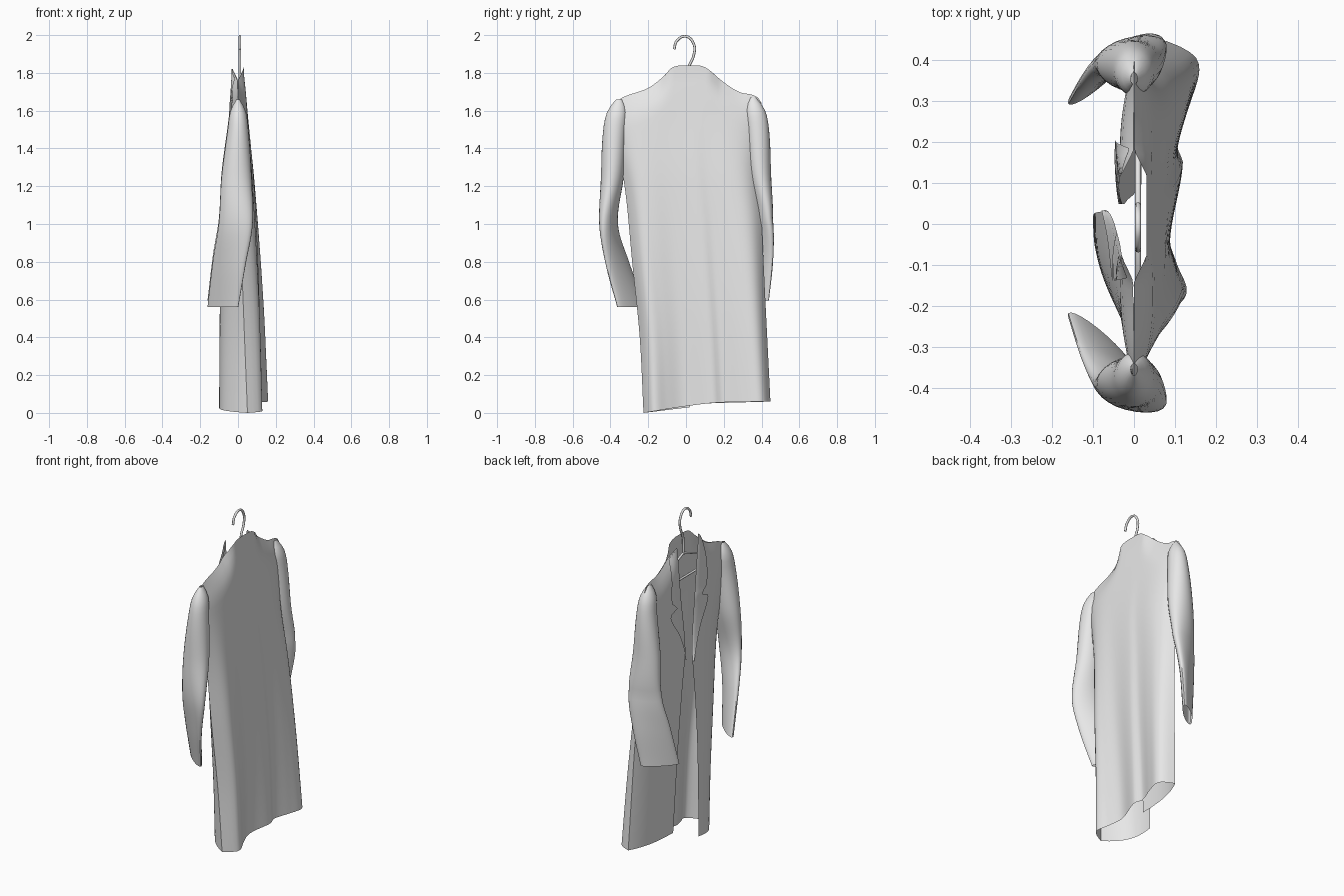
import bpy, bmesh, math
from mathutils import Vector

cube = bpy.data.objects.get("Cube")
if cube:
    bpy.data.objects.remove(cube, do_unlink=True)

cloth = bpy.data.materials.new("pale_grey")
cloth.use_nodes = True
GREY = (0.8, 0.8, 0.8, 1)
cloth.diffuse_color = GREY
cloth.node_tree.nodes["Principled BSDF"].inputs["Base Color"].default_value = GREY


def curve(t, pts):
    """Smooth value through a few (position, value) points."""
    if t <= pts[0][0]:
        return pts[0][1]
    if t >= pts[-1][0]:
        return pts[-1][1]
    i = max(k for k in range(len(pts) - 1) if pts[k][0] <= t)

    def slope(k):
        a, b = pts[max(k - 1, 0)], pts[min(k + 1, len(pts) - 1)]
        return (b[1] - a[1]) / (b[0] - a[0])

    (x0, y0), (x1, y1) = pts[i], pts[i + 1]
    h = x1 - x0
    u = (t - x0) / h
    return ((1 + 2 * u) * (1 - u) ** 2 * y0 + u * (1 - u) ** 2 * h * slope(i)
            + u * u * (3 - 2 * u) * y1 + u * u * (u - 1) * h * slope(i + 1))


def lerp(a, b, t):
    return a + (b - a) * t


def add_grid(bm, fn, nu, nv):
    rows = [[bm.verts.new(fn(i / nu, j / nv)) for i in range(nu + 1)] for j in range(nv + 1)]
    for j in range(nv):
        for i in range(nu):
            bm.faces.new((rows[j][i], rows[j][i + 1], rows[j + 1][i + 1], rows[j + 1][i]))


def finish(name, bm, facing):
    """Weld, orient so the outermost face looks along facing, and smooth."""
    bmesh.ops.remove_doubles(bm, verts=bm.verts, dist=0.0008)
    bmesh.ops.recalc_face_normals(bm, faces=bm.faces)
    axis = Vector(facing)
    outer = max(bm.faces, key=lambda f: f.calc_center_median().dot(axis))
    if outer.normal.dot(axis) < 0:
        bmesh.ops.reverse_faces(bm, faces=bm.faces)
    mesh = bpy.data.meshes.new(name)
    bm.to_mesh(mesh)
    bm.free()
    mesh.materials.append(cloth)
    ob = bpy.data.objects.new(name, mesh)
    bpy.context.collection.objects.link(ob)
    bpy.ops.object.select_all(action="DESELECT")
    ob.select_set(True)
    bpy.context.view_layer.objects.active = ob
    bpy.ops.object.shade_smooth_by_angle(angle=math.radians(50))


# Outline profiles: shoulder line over y, then side and opening lines over z
SHOULDER = [(-.4, 1.58), (-.36, 1.655), (-.2, 1.72), (-.12, 1.78), (-.07, 1.83),
            (.02, 1.84), (.1, 1.83), (.2, 1.75), (.28, 1.7), (.38, 1.67), (.42, 1.6)]
SIDE = {-1: [(0, -.225), (.4, -.245), (.8, -.285), (1.2, -.325), (1.55, -.39)],
        1: [(0, .45), (.6, .42), (1, .4), (1.3, .375), (1.55, .4)]}
EDGE = {-1: [(0, .02), (.9, .03), (1.15, .03), (1.5, -.03), (1.8, -.075)],
        1: [(0, .1), (.9, .06), (1.15, .05), (1.5, .1), (1.8, .125)]}
TIP = {-1: -.39, 1: .4}
NECK = {-1: -.075, 1: .125}

# Depth profiles over z: side seams, back and the two fronts
SEAM_X = {-1: [(0, .05), (.8, .02), (1.6, 0)], 1: [(0, .08), (.8, .05), (1.6, 0)]}
BACK_X = [(0, .115), (.6, .11), (1.2, .085), (1.6, .05), (1.83, .03)]
FRONT_X = {-1: [(0, -.1), (.6, -.095), (1, -.075), (1.3, -.05), (1.6, -.035), (1.85, -.03)],
           1: [(0, .02), (.6, 0), (1, -.02), (1.3, -.035), (1.6, -.035), (1.85, -.03)]}
HEM_FOLDS = [(0, 0), (.07, .025), (.19, -.01), (.33, -.035), (.55, .005),
             (.63, -.01), (.78, .025), (.94, .06), (1, .05)]
HEM_Z = [(0, 0), (.33, .035), (.6, .055), (1, .06)]


def close_shoulder(x, y, z, neck_x):
    """Draw the cloth in towards the shoulder seam, leaving the neck open."""
    depth = min(max(curve(y, SHOULDER) - z, 0) / .15, 1)
    neck = min(max((.16 - abs(y - .02)) / .06, 0), 1)
    return lerp(neck_x * neck, x, 1 - (1 - depth) ** 2)


def back(s, v):
    z = lerp(curve(s, HEM_Z), curve(lerp(TIP[-1], TIP[1], s), SHOULDER), v)
    y = lerp(curve(z, SIDE[-1]), curve(z, SIDE[1]), s)
    loose = max(0, 1 - z / 1.6)
    seam = lerp(curve(z, SEAM_X[-1]), curve(z, SEAM_X[1]), s)
    full = curve(z, BACK_X) + loose * curve(s, HEM_FOLDS)
    x = lerp(seam, full, 1 - abs(2 * s - 1) ** (4 + 8 * loose))
    return close_shoulder(x, y, z, .03), y, z


def front_x(side, y, z):
    a, b = curve(z, SIDE[side]), curve(z, EDGE[side])
    q = min(max((y - a) / (b - a), 0), 1)
    x = lerp(curve(z, SEAM_X[side]), curve(z, FRONT_X[side]), 1 - (1 - q) ** 3)
    return close_shoulder(x, y, z, -.03)


def front(side):
    def point(q, v):
        hem = lerp(0 if side < 0 else .06, .03 if side < 0 else .05, q)
        z = lerp(hem, curve(lerp(TIP[side], NECK[side], q), SHOULDER), v)
        y = lerp(curve(z, SIDE[side]), curve(z, EDGE[side]), q)
        return front_x(side, y, z), y, z
    return point


# Coat body: back and two open fronts welded along the side seams
bm = bmesh.new()
add_grid(bm, back, 48, 40)
for side in (-1, 1):
    add_grid(bm, front(side), 20, 40)
finish("coat_body", bm, (1, 0, 0))

# Lapels and collar, folded back over the fronts with a notch
LAPEL = [(0, 0), (.25, .06), (.46, .125), (.5, .06), (.56, .1), (.8, .08), (1, .05)]
for side, label in ((-1, "right"), (1, "left")):
    def lapel(q, t):
        z = 1.1 + .72 * t
        y = curve(z, EDGE[side]) + side * curve(t, LAPEL) * q
        z = min(z, curve(y, SHOULDER))
        return front_x(side, y, z) - .012 * math.sqrt(q), y, z
    bm = bmesh.new()
    add_grid(bm, lapel, 6, 36)
    finish(label + "_lapel", bm, (-1, 0, 0))

# Sleeves: flattened tubes that swing forward to open cuffs
CENTRE_X = [(.56, -.08), (.8, -.045), (1, -.012), (1.25, -.008), (1.5, 0), (1.66, 0)]
CENTRE_Y = [(.56, .29), (.8, .365), (1, .41), (1.25, .39), (1.5, .378), (1.66, .355)]
LONG = [(.56, .108), (.8, .105), (1, .095), (1.25, .08), (1.5, .055), (1.6, .04), (1.66, .008)]
SHORT = [(.56, .022), (.8, .03), (1, .04), (1.25, .06), (1.5, .06), (1.6, .05), (1.66, .015)]
TURN = [(.56, 42), (.8, 34), (1, 20), (1.25, 8), (1.5, 0)]
for side, label in ((-1, "right"), (1, "left")):
    def sleeve(u, v):
        z = lerp(.56, 1.66, v)
        ang, turn = u * math.tau, math.radians(curve(z, TURN))
        a, b = curve(z, LONG) * math.cos(ang), curve(z, SHORT) * math.sin(ang)
        x = curve(z, CENTRE_X) + a * math.cos(turn) - b * math.sin(turn)
        y = curve(z, CENTRE_Y) + a * math.sin(turn) + b * math.cos(turn)
        if side > 0:
            y += .075 * max(0, 1 - v * 2.5)
            z += lerp(.035, .01, v)
        return x, side * y, z
    bm = bmesh.new()
    add_grid(bm, sleeve, 24, 32)
    finish(label + "_sleeve", bm, (0, side, 0))


# Hanger: wire hook and triangular frame
def wire(name, points, kind, cyclic=False):
    cu = bpy.data.curves.new(name, "CURVE")
    cu.dimensions = "3D"
    cu.bevel_depth, cu.bevel_resolution = .007, 2
    cu.resolution_u = 8
    cu.materials.append(cloth)
    sp = cu.splines.new(kind)
    sp.use_cyclic_u = cyclic
    if kind == "BEZIER":
        sp.bezier_points.add(len(points) - 1)
        for p, (y, z) in zip(sp.bezier_points, points):
            p.co = (.01, y, z)
            p.handle_left_type = p.handle_right_type = "AUTO"
    else:
        sp.points.add(len(points) - 1)
        for p, (y, z) in zip(sp.points, points):
            p.co = (.01, y, z, 1)
    cu.use_fill_caps = True
    bpy.context.collection.objects.link(bpy.data.objects.new(name, cu))


wire("hanger_hook", [(.012, 1.72), (.015, 1.83), (.04, 1.89), (.042, 1.95),
                     (0, 1.993), (-.048, 1.97), (-.063, 1.925)], "BEZIER")
wire("hanger_frame", [(.012, 1.73), (.3, 1.61), (.28, 1.58), (-.28, 1.58), (-.3, 1.61)],
     "POLY", True)
